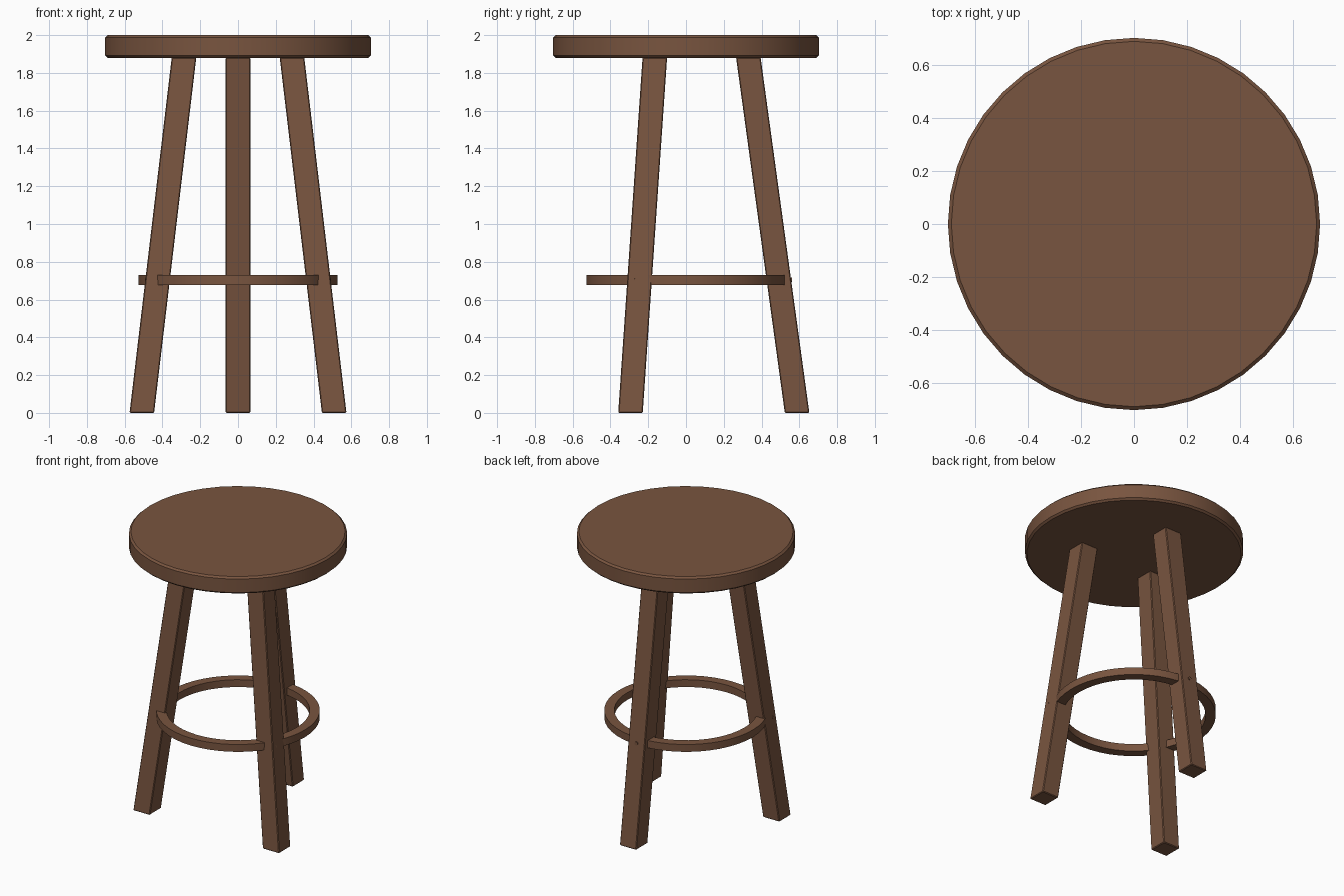
import bpy, bmesh, math
from mathutils import Vector

if "Cube" in bpy.data.objects:
    bpy.data.objects.remove(bpy.data.objects["Cube"])

wood = bpy.data.materials.new("brown_wood")
wood.diffuse_color = (0.19, 0.09, 0.05, 1)
wood.use_nodes = True
wood.node_tree.nodes["Principled BSDF"].inputs["Base Color"].default_value = wood.diffuse_color


def add_object(name, bm, smooth=False, bevel=0):
    bmesh.ops.recalc_face_normals(bm, faces=bm.faces[:])
    mesh = bpy.data.meshes.new(name)
    bm.to_mesh(mesh)
    bm.free()
    mesh.materials.append(wood)
    ob = bpy.data.objects.new(name, mesh)
    bpy.context.collection.objects.link(ob)
    if bevel:
        mod = ob.modifiers.new("edge_bevel", 'BEVEL')
        mod.width = bevel
        mod.segments = 1
        mod.limit_method = 'ANGLE'
        mod.angle_limit = math.radians(40)
    if smooth:
        bpy.ops.object.select_all(action='DESELECT')
        ob.select_set(True)
        bpy.context.view_layer.objects.active = ob
        bpy.ops.object.shade_smooth_by_angle(angle=math.radians(30))
    return ob


def revolve(name, profile, sides, closed):
    """Sweep an (r, z) profile around the z axis."""
    bm = bmesh.new()
    rings = [[bm.verts.new((r * math.cos(a), r * math.sin(a), z)) for r, z in profile]
             for a in (2 * math.pi * i / sides for i in range(sides))]
    n = len(profile)
    for i in range(sides):
        a, b = rings[i], rings[(i + 1) % sides]
        for j in range(n if closed else n - 1):
            k = (j + 1) % n
            bm.faces.new((a[j], b[j], b[k], a[k]))
    if not closed:
        bm.faces.new([ring[0] for ring in rings])
        bm.faces.new([ring[-1] for ring in rings])
    return add_object(name, bm, smooth=True)


def leg(name, angle):
    """Splayed square leg, its section kept aligned with the axes."""
    bm = bmesh.new()
    bmesh.ops.create_cube(bm, size=1)
    for v in bm.verts:
        r, z = (0.33, 1.882) if v.co.z > 0 else (0.588, 0)
        v.co = Vector((v.co.x * 0.13 + r * math.cos(angle),
                       v.co.y * 0.13 + r * math.sin(angle), z))
    return add_object(name, bm, bevel=0.005)


def peg(name, angle):
    """Small dowel fixing the foot ring to a leg."""
    bm = bmesh.new()
    bmesh.ops.create_cone(bm, cap_ends=True, segments=12, radius1=0.012,
                          radius2=0.012, depth=0.10)
    ob = add_object(name, bm, smooth=True)
    ob.location = (0.512 * math.cos(angle), 0.512 * math.sin(angle), 0.705)
    ob.rotation_euler = (0, math.pi / 2, angle)
    return ob


# Round seat with chamfered rims
revolve("seat", [(0.69, 1.88), (0.703, 1.892), (0.703, 1.988), (0.69, 2.0)], 40, False)

# Foot ring with rectangular section
revolve("foot_ring", [(0.462, 0.678), (0.527, 0.678), (0.527, 0.73), (0.462, 0.73)], 48, True)

# Three legs and their pegs
for side, deg in (("back", 90), ("front_left", 210), ("front_right", 330)):
    leg(side + "_leg", math.radians(deg))
    peg(side + "_peg", math.radians(deg))
